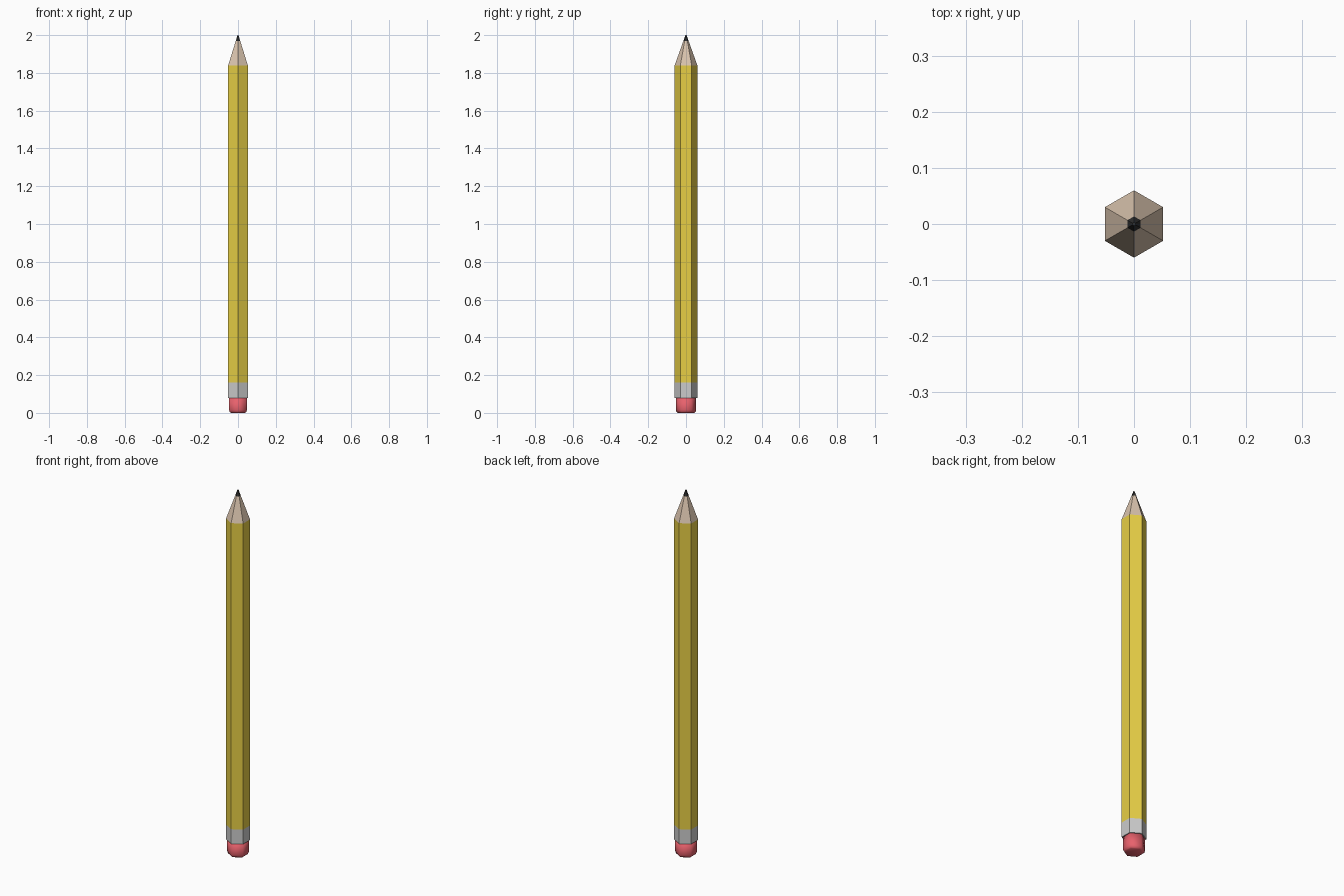
import bpy, bmesh
from math import sin, cos, pi, radians

if "Cube" in bpy.data.objects:
    bpy.data.objects.remove(bpy.data.objects["Cube"])

def material(name, color):
    m = bpy.data.materials.new(name)
    m.diffuse_color = (*color, 1)
    m.use_nodes = True
    m.node_tree.nodes["Principled BSDF"].inputs["Base Color"].default_value = m.diffuse_color
    return m

def hex_part(name, profile, mat=None, smooth=False):
    """Stack six-sided rings (radius, z), corners pointing along y, capped at both ends."""
    bm = bmesh.new()
    rings = [[bm.verts.new((r * sin(i * pi / 3), r * cos(i * pi / 3), z)) for i in range(6)]
             for r, z in profile]
    for a, b in zip(rings, rings[1:]):
        for i in range(6):
            j = (i + 1) % 6
            bm.faces.new((a[i], a[j], b[j], b[i]))
    bm.faces.new(rings[0])
    bm.faces.new(rings[-1])
    bmesh.ops.recalc_face_normals(bm, faces=bm.faces)
    for f in bm.faces:
        f.smooth = smooth
    me = bpy.data.meshes.new(name)
    bm.to_mesh(me)
    bm.free()
    ob = bpy.data.objects.new(name, me)
    bpy.context.collection.objects.link(ob)
    if mat:
        me.materials.append(mat)
    return ob

yellow = material("yellow_paint", (0.80, 0.62, 0.06))
wood = material("bare_wood", (0.70, 0.55, 0.42))
graphite = material("graphite", (0.03, 0.03, 0.03))
red = material("red_rubber", (0.80, 0.12, 0.15))

# Painted shaft and metal band
hex_part("shaft", [(0.06, 0.16), (0.06, 1.84)], yellow)
hex_part("ferrule", [(0.06, 0.08), (0.06, 0.16)])

# Sharpened end
hex_part("wood_cone", [(0.06, 1.84), (0.0135, 1.97)], wood)
hex_part("lead", [(0.0135, 1.97), (0.003, 2.0)], graphite)

# Rounded eraser
hex_part("eraser", [(0.043, 0.0), (0.050, 0.004), (0.054, 0.015), (0.054, 0.08)], red, smooth=True)
